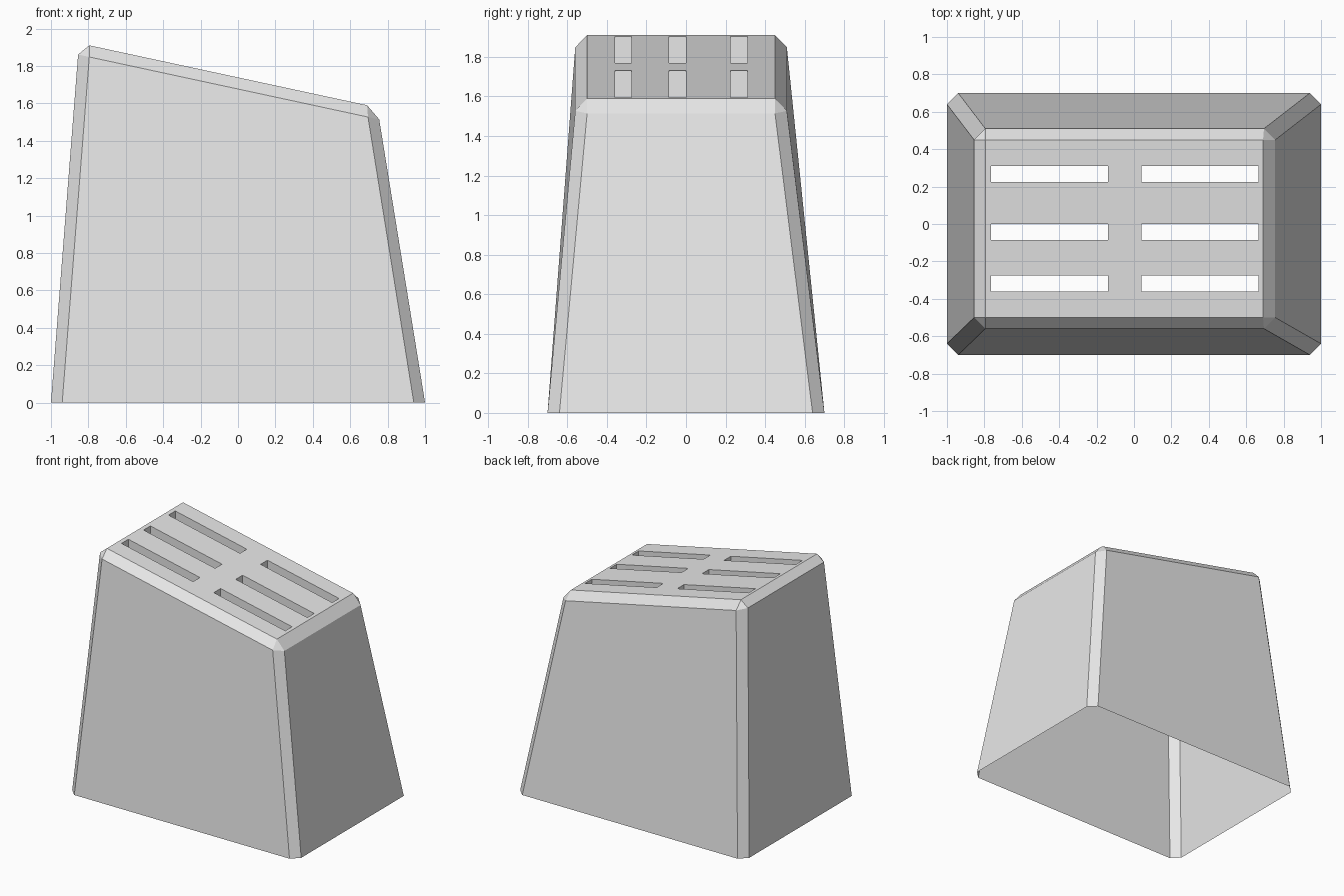
import bpy
import bmesh

cube = bpy.data.objects.get("Cube")
if cube:
    bpy.data.objects.remove(cube, do_unlink=True)

grey = bpy.data.materials.new("light_grey")
grey.use_nodes = True
colour = (0.8, 0.8, 0.8, 1)
grey.diffuse_color = colour
grey.node_tree.nodes["Principled BSDF"].inputs["Base Color"].default_value = colour

LEFT, RIGHT, FRONT, BACK = -0.795, 0.69, -0.5, 0.45
SLOT_DEPTH = 0.2


def top_z(x):
    """Height of the sloping top."""
    return 1.91 + (x - LEFT) * (1.59 - 1.91) / (RIGHT - LEFT)


def chamfered_ring(x0, x1, y0, y1, c, z):
    """Counter-clockwise rectangle with its four corners cut off by c."""
    pts = [(x1 - c, y0), (x1, y0 + c), (x1, y1 - c), (x1 - c, y1),
           (x0 + c, y1), (x0, y1 - c), (x0, y0 + c), (x0 + c, y0)]
    return [bm.verts.new((x, y, z(x))) for x, y in pts]


def finish(name):
    mesh = bpy.data.meshes.new(name)
    bm.to_mesh(mesh)
    bm.free()
    mesh.materials.append(grey)
    obj = bpy.data.objects.new(name, mesh)
    bpy.context.collection.objects.link(obj)


# Tapered body, open underneath, with chamfered corners and rim
bm = bmesh.new()
foot = chamfered_ring(-1, 1, -0.7, 0.7, 0.06, lambda x: 0)
rim = chamfered_ring(LEFT - 0.06, RIGHT + 0.065, FRONT - 0.06, BACK + 0.06, 0.06,
                     lambda x: top_z(x) - 0.062)
top = [bm.verts.new((x, y, top_z(x))) for x, y in
       ((RIGHT, FRONT), (RIGHT, BACK), (LEFT, BACK), (LEFT, FRONT))]
for i in range(8):
    j = (i + 1) % 8
    bm.faces.new((foot[i], foot[j], rim[j], rim[i]))
for k in range(4):
    a, b, c = rim[2 * k], rim[2 * k + 1], rim[(2 * k + 2) % 8]
    bm.faces.new((a, b, top[k]))
    bm.faces.new((b, c, top[(k + 1) % 4], top[k]))
finish("block_body")

# Sloping top plate: every odd cell of the grid is a slot with walls going down
bm = bmesh.new()
xs = [LEFT, -0.765, -0.14, 0.04, 0.665, RIGHT]
ys = [FRONT, -0.36, -0.275, -0.085, 0, 0.225, 0.31, BACK]
grid = [[bm.verts.new((x, y, top_z(x))) for y in ys] for x in xs]
for i in range(len(xs) - 1):
    for j in range(len(ys) - 1):
        cell = [grid[i][j], grid[i + 1][j], grid[i + 1][j + 1], grid[i][j + 1]]
        if i % 2 and j % 2:
            low = [bm.verts.new((v.co.x, v.co.y, v.co.z - SLOT_DEPTH)) for v in cell]
            for k in range(4):
                n = (k + 1) % 4
                bm.faces.new((cell[k], cell[n], low[n], low[k]))
        else:
            bm.faces.new(cell)
finish("slotted_top")
